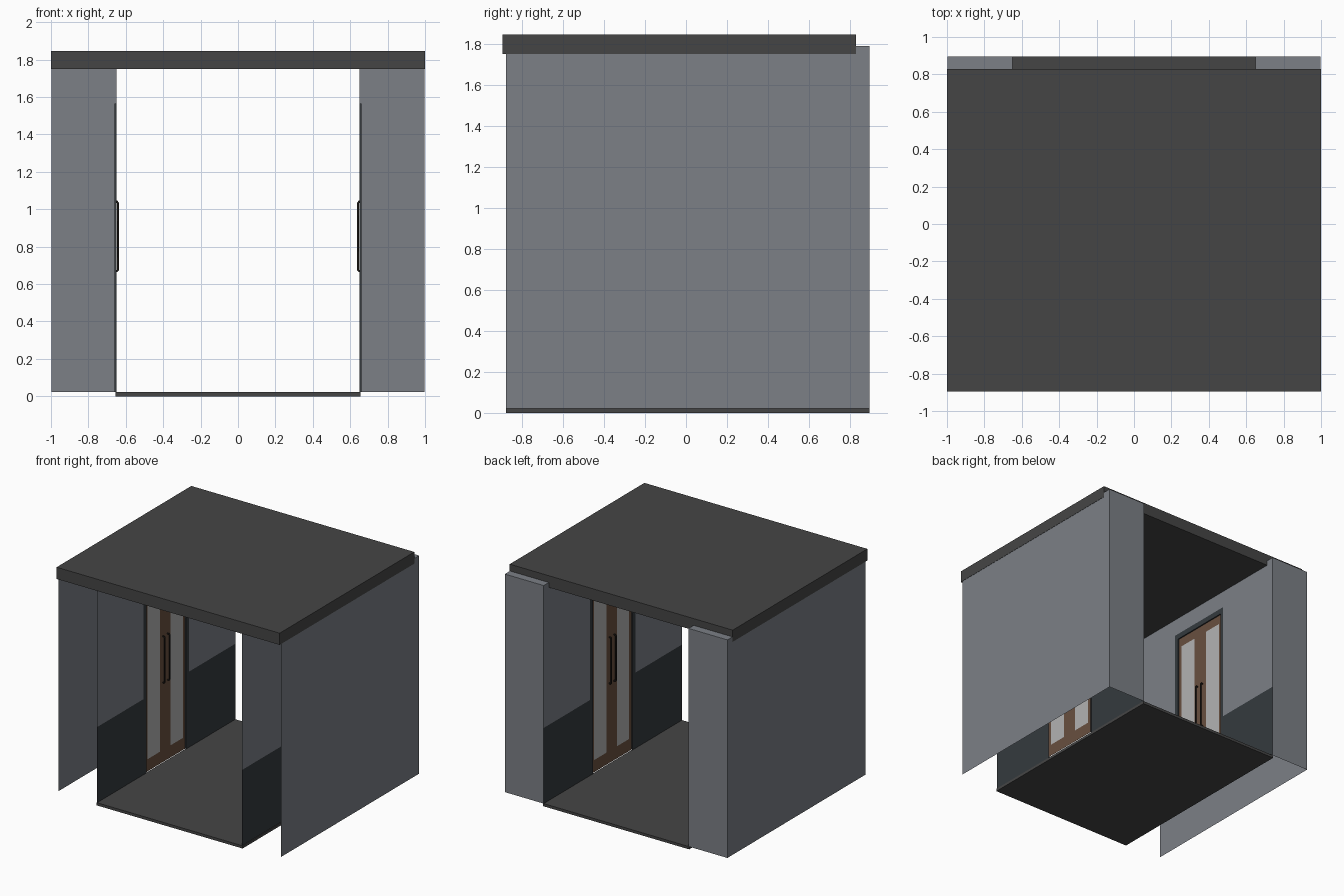
import bpy, bmesh
from mathutils import Vector

if "Cube" in bpy.data.objects:
    bpy.data.objects.remove(bpy.data.objects["Cube"])


def material(name, rgb):
    m = bpy.data.materials.new(name)
    m.diffuse_color = (*rgb, 1)
    m.use_nodes = True
    m.node_tree.nodes["Principled BSDF"].inputs["Base Color"].default_value = m.diffuse_color
    return m


WALL = material("wall_grey", (0.2, 0.215, 0.24))
DARK = material("dark_slate", (0.035, 0.042, 0.048))
SLAB = material("slab_charcoal", (0.06, 0.06, 0.06))
WOOD = material("brown_wood", (0.14, 0.08, 0.05))
GLASS = material("pale_glass", (0.45, 0.45, 0.45))
BLACK = material("handle_black", (0.015, 0.012, 0.01))


def finish(name, bm, mat):
    me = bpy.data.meshes.new(name)
    bm.to_mesh(me)
    bm.free()
    ob = bpy.data.objects.new(name, me)
    me.materials.append(mat)
    bpy.context.collection.objects.link(ob)
    return ob


def box(name, lo, hi, mat):
    bm = bmesh.new()
    bmesh.ops.create_cube(bm, size=1)
    for v in bm.verts:
        v.co = Vector((l + (c + 0.5) * (h - l) for c, l, h in zip(v.co, lo, hi)))
    return finish(name, bm, mat)


def sheet(name, polys, facing, mat):
    """Thin surface from polygons, each turned towards the facing vector."""
    bm = bmesh.new()
    for p in polys:
        f = bm.faces.new([bm.verts.new(c) for c in p])
        f.normal_update()
        if f.normal.dot(Vector(facing)) < 0:
            f.normal_flip()
    bmesh.ops.remove_doubles(bm, verts=bm.verts, dist=1e-5)
    return finish(name, bm, mat)


def yz(x, y0, y1, z0, z1):
    return [(x, y0, z0), (x, y1, z0), (x, y1, z1), (x, y0, z1)]


# Main levels
F, B, ROOF_B = -0.877, 0.895, 0.83
FLOOR, DADO, UNDER, TOP = 0.022, 0.635, 1.752, 1.79
IN, OUT, C = 0.65, 0.998, 0.01
FW, FT = 0.29, 1.61        # door frame half width and top
DW, DT = 0.255, 1.565      # door leaf half width and top

# Floor and roof slabs
box("floor_slab", (-0.655, F, 0), (0.655, B, FLOOR), SLAB)
box("roof_slab", (-1, -B, 1.75), (1, ROOF_B, 1.845), SLAB)

for s, side in ((-1, "left"), (1, "right")):
    xi, xo = s * IN, s * OUT
    inward = (-s, 0, 0)

    # Outer wall, taller behind the roof slab
    sheet(side + "_outer_wall", [[(xo, F, FLOOR), (xo, B, FLOOR), (xo, B, TOP),
          (xo, ROOF_B, TOP), (xo, ROOF_B, UNDER), (xo, F, UNDER)]], (s, 0, 0), WALL)

    # Closed rear end and its ledge
    sheet(side + "_rear_end", [
        [(xi, B, FLOOR), (xo, B, FLOOR), (xo, B, TOP), (xi, B, TOP)],
        [(xi, ROOF_B, TOP), (xo, ROOF_B, TOP), (xo, B, TOP), (xi, B, TOP)]],
        (0, 1, 1), WALL)

    # Inner wall around the doorway
    sheet(side + "_inner_wall", [
        yz(xi, F, C - FW, DADO, UNDER),
        yz(xi, C - FW, C + FW, FT, UNDER),
        yz(xi, C + FW, ROOF_B, DADO, UNDER),
        yz(xi, ROOF_B, B, DADO, TOP)], inward, WALL)

    # Dark lower wall band
    sheet(side + "_wainscot", [
        yz(xi, F, C - FW, FLOOR, DADO),
        yz(xi, C + FW, B, FLOOR, DADO)], inward, DARK)

    # Door frame with shallow reveal
    xd = s * (IN + 0.01)
    loop = [(-1, 0), (-1, 1), (1, 1), (1, 0)]
    rings = [[(x, C + a * w, FLOOR + b * (t - FLOOR)) for a, b in loop]
             for x, w, t in ((xi, FW, FT), (xi, DW, DT), (xd, DW, DT))]
    sheet(side + "_door_frame",
          [[p[i], p[i + 1], q[i + 1], q[i]] for p, q in zip(rings, rings[1:])
           for i in range(3)], (-s, 0, -0.5), DARK)

    # Two glazed door leaves
    g0, g1, gb, gt = 0.068, 0.225, 0.12, 1.49
    for d, leaf in ((-1, "front"), (1, "rear")):
        tag = f"{side}_{leaf}"
        sheet(tag + "_door_leaf", [
            yz(xd, C, C + d * g0, FLOOR, DT),
            yz(xd, C + d * g1, C + d * DW, FLOOR, DT),
            yz(xd, C + d * g0, C + d * g1, FLOOR, gb),
            yz(xd, C + d * g0, C + d * g1, gt, DT)], inward, WOOD)
        sheet(tag + "_door_glass",
              [yz(xd, C + d * g0, C + d * g1, gb, gt)], inward, GLASS)

        # Bent pull handle
        cu = bpy.data.curves.new(tag + "_handle", 'CURVE')
        cu.dimensions = '3D'
        cu.bevel_depth = 0.006
        cu.bevel_resolution = 1
        cu.use_fill_caps = True
        sp = cu.splines.new('POLY')
        path = [(0.66, 0.668), (0.648, 0.668), (0.642, 0.676),
                (0.642, 1.034), (0.648, 1.042), (0.66, 1.042)]
        sp.points.add(len(path) - 1)
        for pt, (x, z) in zip(sp.points, path):
            pt.co = (s * x, C + d * 0.03, z, 1)
        ob = bpy.data.objects.new(tag + "_handle", cu)
        cu.materials.append(BLACK)
        bpy.context.collection.objects.link(ob)
